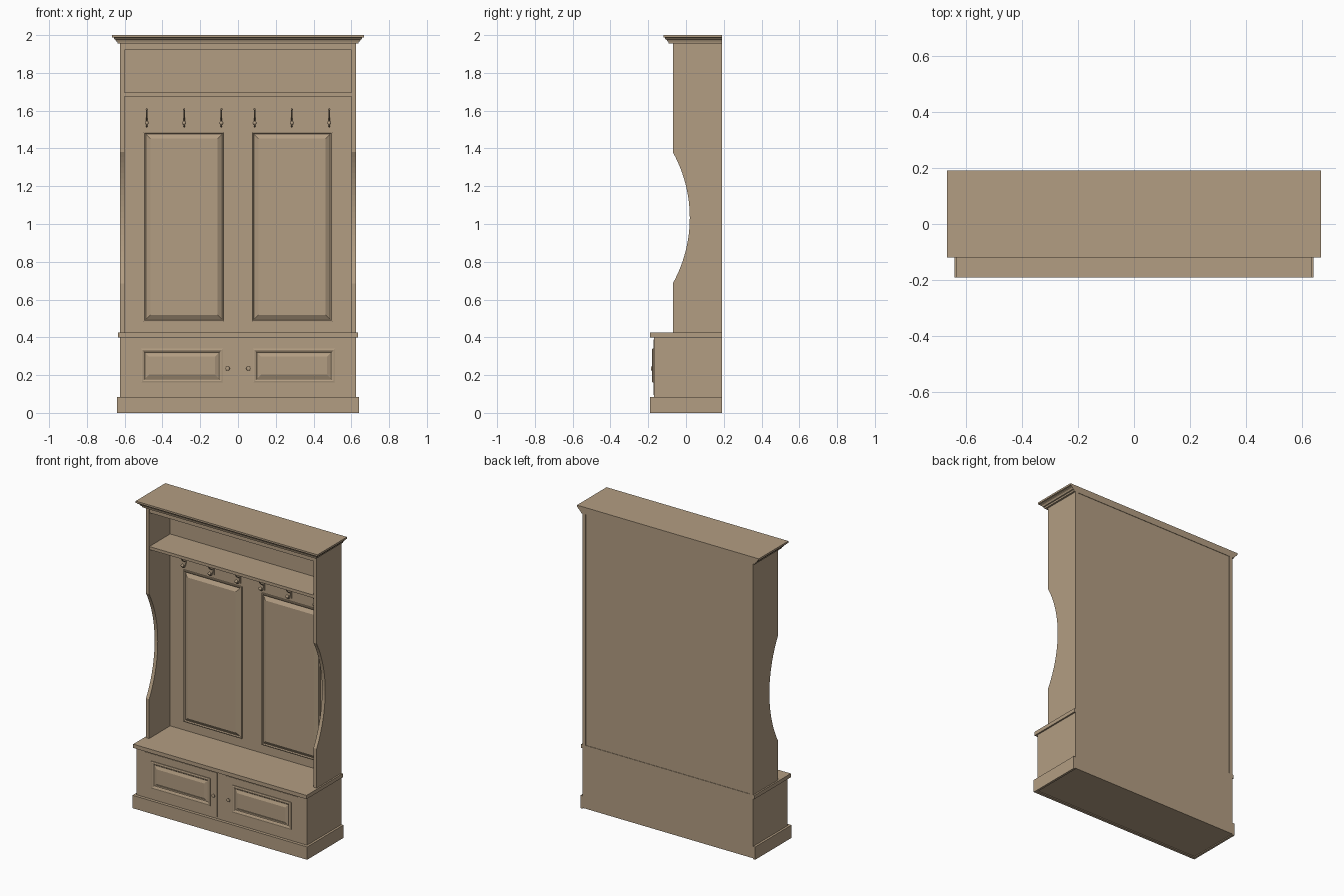
import bpy, bmesh, math

cube = bpy.data.objects.get("Cube")
if cube:
    bpy.data.objects.remove(cube, do_unlink=True)

wood = bpy.data.materials.new("light_brown_wood")
wood.use_nodes = True
COLOUR = (0.45, 0.34, 0.225, 1)
wood.diffuse_color = COLOUR
shader = wood.node_tree.nodes["Principled BSDF"]
shader.inputs["Base Color"].default_value = COLOUR
shader.inputs["Roughness"].default_value = 0.7

BACK = 0.19      # rear plane of the whole piece
WALL = 0.15      # front of the back board
SIDE = 0.625     # outer half width
FRONT = -0.07    # front of the upper part
DOOR = -0.173    # front of the doors


def finish(name, bm):
    bmesh.ops.recalc_face_normals(bm, faces=bm.faces)
    mesh = bpy.data.meshes.new(name)
    bm.to_mesh(mesh)
    bm.free()
    mesh.materials.append(wood)
    obj = bpy.data.objects.new(name, mesh)
    bpy.context.collection.objects.link(obj)
    return obj


def loft(name, loops):
    """Skin a stack of matching closed loops and cap both ends."""
    bm = bmesh.new()
    rings = [[bm.verts.new(p) for p in loop] for loop in loops]
    for a, b in zip(rings, rings[1:]):
        for i in range(len(a)):
            j = (i + 1) % len(a)
            bm.faces.new((a[i], a[j], b[j], b[i]))
    bm.faces.new(rings[0])
    bm.faces.new(rings[-1])
    return finish(name, bm)


def box(name, x0, x1, y0, y1, z0, z1):
    return loft(name, [[(x0, y0, z), (x1, y0, z), (x1, y1, z), (x0, y1, z)]
                       for z in (z0, z1)])


def raised_panel(name, x0, x1, z0, z1, y, steps):
    """Panel facing forward; steps are (inset, projection) pairs."""
    loops = []
    for d, h in steps:
        loops.append([(x0 + d, y - h, z0 + d), (x1 - d, y - h, z0 + d),
                      (x1 - d, y - h, z1 - d), (x0 + d, y - h, z1 - d)])
    return loft(name, loops)


def mirrored(x0, x1, s):
    return (x0, x1) if s > 0 else (-x1, -x0)


SIDES = (("left", 1), ("right", -1))

# Bench: carcass, plinth boards and seat
box("bench_carcass", -SIDE, SIDE, -0.17, BACK, 0.006, 0.4)
box("plinth_front", -0.64, 0.64, -0.19, -0.17, 0, 0.085)
for word, s in SIDES:
    box("plinth_" + word, *mirrored(SIDE, 0.64, s), -0.17, BACK, 0, 0.085)
box("bench_seat", -0.635, 0.635, -0.19, BACK, 0.4, 0.425)

# Doors with raised panels and turned knobs
door_steps = [(0, -0.002), (0, 0.005), (0.008, 0.007), (0.016, 0.004),
              (0.02, 0), (0.026, 0), (0.042, 0.007)]
for word, s in SIDES:
    box("door_" + word, *mirrored(0.033, 0.56, s), DOOR, -0.165, 0.095, 0.388)
    raised_panel("door_panel_" + word, *mirrored(0.08, 0.513, s),
                 0.16, 0.34, DOOR, door_steps)
    knob = [[(s * 0.055 + r * math.cos(a), DOOR - h, 0.235 + r * math.sin(a))
             for a in [math.tau * k / 16 for k in range(16)]]
            for r, h in ((0.006, -0.002), (0.006, 0.004), (0.012, 0.007),
                         (0.011, 0.011), (0.006, 0.013))]
    loft("knob_" + word, knob)

# Upper sides with a scooped front edge
half, dip, mid = 0.348, 0.09, 1.033
radius = (half * half + dip * dip) / (2 * dip)
sweep = math.asin(half / radius)
scoop = []
for k in range(25):
    a = sweep * (k / 12 - 1)
    scoop.append((FRONT + dip - radius + radius * math.cos(a),
                  mid + radius * math.sin(a)))
outline = [(BACK, 0.425), (FRONT, 0.425)] + scoop + [(FRONT, 1.96), (BACK, 1.96)]
for word, s in SIDES:
    loft("side_board_" + word,
         [[(s * x, y, z) for y, z in outline] for x in (0.602, SIDE)])

# Back board, shelf and header rail
box("back_board", -0.602, 0.602, WALL, BACK - 0.003, 0.425, 1.96)
box("hat_shelf", -0.602, 0.602, FRONT + 0.002, WALL, 1.676, 1.696)
box("header_rail", -0.602, 0.602, FRONT + 0.002, FRONT + 0.022, 1.92, 1.96)

# Tall raised panels on the back board
tall_steps = [(0, -0.002), (0, 0.008), (0.006, 0.009), (0.012, 0.004),
              (0.014, 0.004), (0.036, 0.018)]
for word, s in SIDES:
    raised_panel("tall_panel_" + word, *mirrored(0.073, 0.5, s),
                 0.483, 1.488, WALL, tall_steps)

# Stepped cornice, flush at the back
cornice = []
for out, z in ((0.012, 1.955), (0.014, 1.965), (0.02, 1.967), (0.024, 1.975),
               (0.032, 1.98), (0.032, 1.986), (0.041, 1.988), (0.041, 2.0)):
    x, y = SIDE + out, FRONT - 0.009 - out
    cornice.append([(-x, y, z), (x, y, z), (x, BACK, z), (-x, BACK, z)])
loft("cornice", cornice)

# Coat hooks: one long prong above, one short curl below
curve = bpy.data.curves.new("hook_path", "CURVE")
curve.dimensions = "3D"
curve.bevel_depth = 0.0035
curve.bevel_resolution = 1
curve.resolution_u = 4
curve.use_fill_caps = True
prongs = ([(0.148, 1.545), (0.125, 1.555), (0.1, 1.58), (0.085, 1.607)],
          [(0.146, 1.55), (0.138, 1.525), (0.122, 1.515), (0.108, 1.535)])
for prong in prongs:
    spline = curve.splines.new("BEZIER")
    spline.bezier_points.add(len(prong) - 1)
    for point, (y, z) in zip(spline.bezier_points, prong):
        point.co = (0, y, z)
        point.handle_left_type = point.handle_right_type = "AUTO"
path = bpy.data.objects.new("hook_path", curve)
bpy.context.collection.objects.link(path)
bpy.context.view_layer.update()
evaluated = path.evaluated_get(bpy.context.evaluated_depsgraph_get())
tubes = bpy.data.meshes.new_from_object(evaluated)
bpy.data.objects.remove(path, do_unlink=True)

for word, s in SIDES:
    for n, x in enumerate((0.088, 0.285, 0.483), 1):
        bm = bmesh.new()
        bm.from_mesh(tubes)
        for prong, r in zip(prongs, (0.006, 0.011)):
            ball = bmesh.ops.create_uvsphere(bm, u_segments=10, v_segments=6, radius=r)
            y, z = prong[-1]
            bmesh.ops.translate(bm, verts=ball["verts"], vec=(0, y, z))
        plate = bmesh.ops.create_cube(bm, size=1)["verts"]
        bmesh.ops.scale(bm, verts=plate, vec=(0.012, 0.006, 0.06))
        bmesh.ops.translate(bm, verts=plate, vec=(0, WALL - 0.002, 1.54))
        bmesh.ops.translate(bm, verts=bm.verts, vec=(s * x, 0, 0))
        hook = finish(f"coat_hook_{word}_{n}", bm)
        for face in hook.data.polygons:
            face.material_index = 0
            face.use_smooth = len(face.vertices) < 5 and face.area < 0.0001
bpy.data.meshes.remove(tubes)
